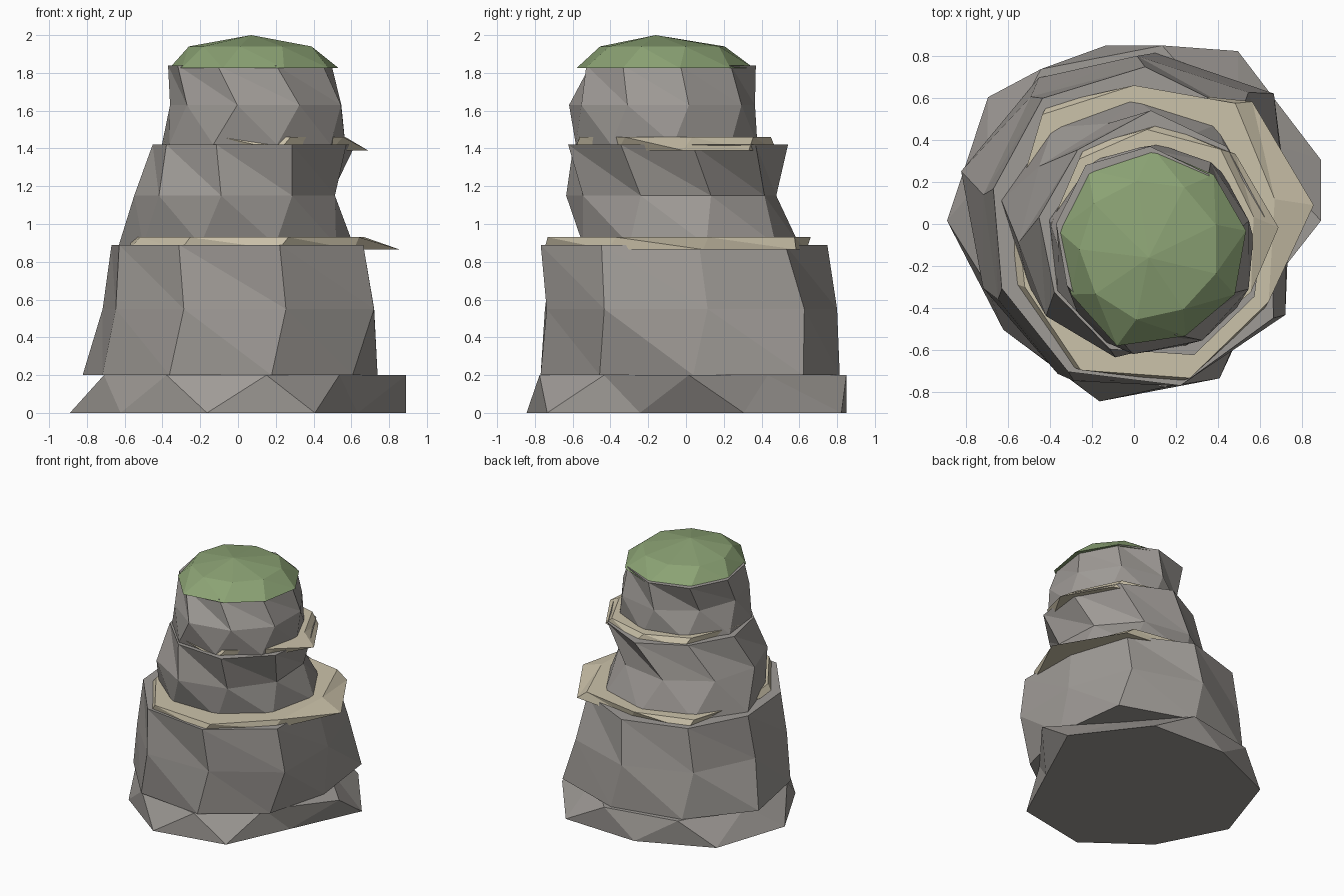
import bpy, bmesh, math


def material(name, rgb):
    m = bpy.data.materials.new(name)
    m.diffuse_color = (*rgb, 1)
    return m


GREY = material("grey_rock", (0.345, 0.325, 0.305))
TAN = material("sandy_ledge", (0.60, 0.54, 0.40))
GREEN = material("moss_green", (0.26, 0.365, 0.175))


def rock(name, mat, rings, apex=None):
    """Loft irregular rings: (z, centre x, centre y, start angle, radii), faceted with triangles."""
    bm = bmesh.new()
    loops = []
    for z, cx, cy, start, radii in rings:
        step = 360 / len(radii)
        angles = [math.radians(start + i * step) for i in range(len(radii))]
        loops.append([bm.verts.new((cx + r * math.cos(a), cy + r * math.sin(a), z))
                      for r, a in zip(radii, angles)])
    n = len(loops[0])
    for low, up in zip(loops, loops[1:]):
        for i in range(n):
            j = (i + 1) % n
            bm.faces.new((low[i], low[j], up[i]))
            bm.faces.new((low[j], up[j], up[i]))
    bm.faces.new(loops[0][::-1])
    if apex:
        tip = bm.verts.new(apex)
        for i in range(n):
            bm.faces.new((loops[-1][i], loops[-1][(i + 1) % n], tip))
    else:
        bm.faces.new(loops[-1])
    bmesh.ops.recalc_face_normals(bm, faces=bm.faces)
    mesh = bpy.data.meshes.new(name)
    bm.to_mesh(mesh)
    bm.free()
    mesh.materials.append(mat)
    bpy.context.collection.objects.link(bpy.data.objects.new(name, mesh))


# Wide foot
rock("foot_rock", GREY, [
    (0.00, 0, 0, 259, (.86, .84, .68, .94, .96, .86, .92, .89, .80)),
    (0.20, 0, 0, 281, (.79, .69, .89, .66, .86, .86, .74, .76, .78)),
])
# Large lower boulder
rock("lower_rock", GREY, [
    (0.20, 0, 0, 243, (.80, .79, .76, .74, .91, .82, .83, .86, .78)),
    (0.55, 0, 0, 249, (.80, .78, .84, .73, .83, .80, .78, .73, .74)),
    (0.89, 0, 0, 246, (.77, .80, .80, .66, .73, .75, .74, .69, .70)),
])
# Lower sandy ledge
rock("lower_ledge", TAN, [
    (0.865, 0, 0, 246, (.74, .78, .74, .86, .81, .64, .70, .52, .64)),
    (0.93, 0, 0, 250, (.74, .78, .74, .68, .75, .66, .68, .57, .60)),
])
# Middle boulder
rock("middle_rock", GREY, [
    (0.89, 0, 0, 250, (.58, .58, .60, .62, .62, .60, .60, .64, .58)),
    (1.15, -.01, -.07, 262, (.57, .56, .55, .54, .55, .56, .56, .54, .55)),
    (1.42, .08, -.06, 250, (.57, .60, .57, .55, .56, .60, .54, .54, .53)),
])
# Upper sandy ledge
rock("upper_ledge", TAN, [
    (1.39, .08, -.07, 245, (.50, .54, .50, .61, .57, .55, .54, .46, .50)),
    (1.46, .08, -.07, 252, (.53, .53, .54, .50, .54, .52, .51, .48, .50)),
])
# Upper boulder
rock("upper_rock", GREY, [
    (1.42, .08, -.11, 245, (.50, .49, .50, .49, .49, .49, .50, .50, .49)),
    (1.63, .10, -.13, 258, (.50, .48, .48, .47, .50, .50, .47, .46, .47)),
    (1.84, .06, -.09, 248, (.45, .46, .46, .44, .44, .46, .47, .44, .43)),
])
# Mossy cap
rock("moss_cap", GREEN, [
    (1.825, .09, -.11, 250, (.50, .45, .45, .45, .45, .47, .48, .46, .45)),
    (1.94, .07, -.12, 260, (.34, .33, .34, .34, .34, .33, .34, .33, .33)),
], apex=(.07, -.16, 2.0))
